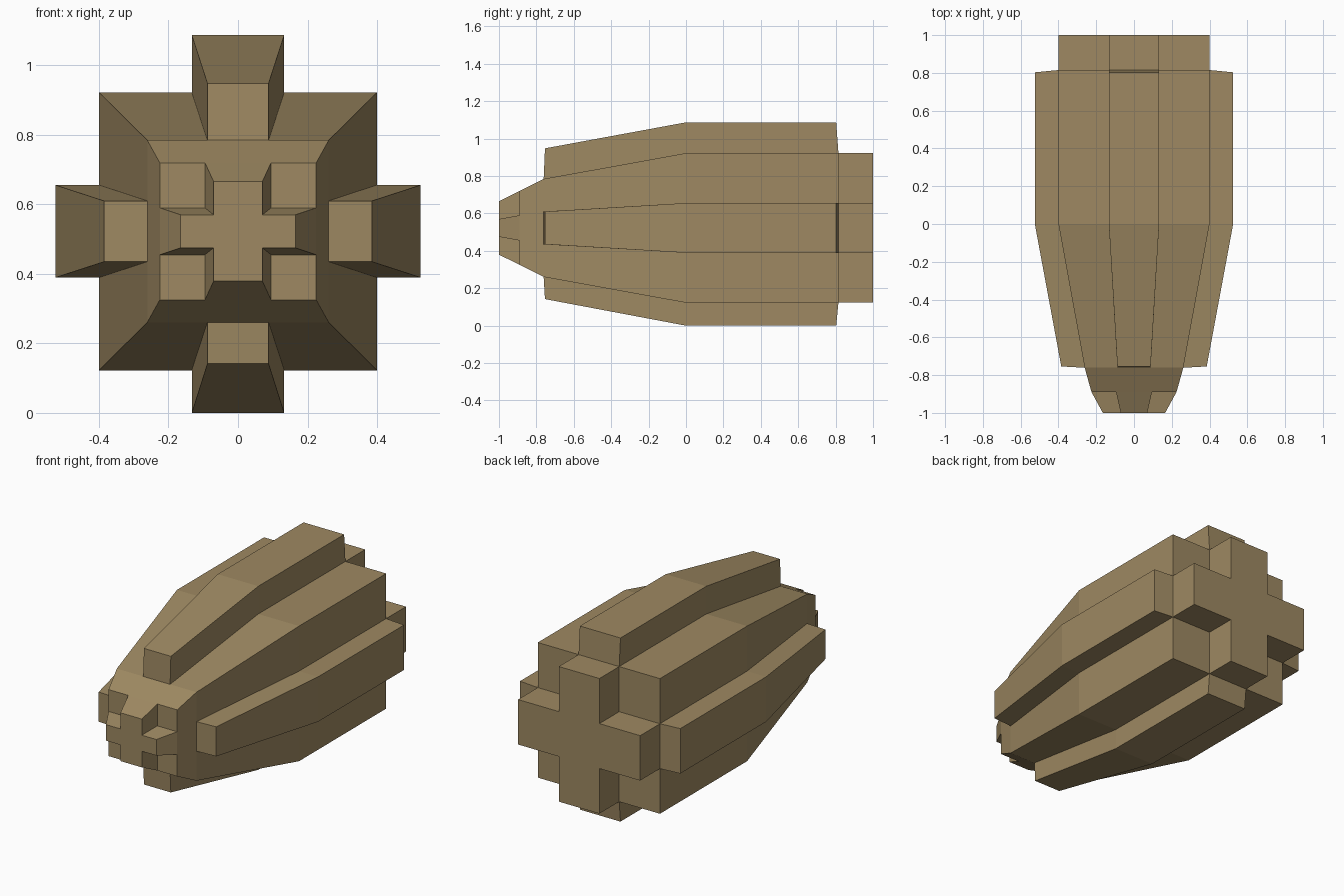
import bpy
import bmesh
from mathutils import Vector

if "Cube" in bpy.data.objects:
    bpy.data.objects.remove(bpy.data.objects["Cube"])

MID = 0.5225   # height of the long axis

# Stations along y: y, arm half-width x, hull half-width x, side ridge reach,
# arm half-height z, hull half-height z, bottom ridge reach, top ridge reach
STATIONS = [
    (-1.00, .070, .165, .20, .0475, .143, .20, .20),
    (-0.89, .095, .225, .30, .0675, .197, .30, .30),
    (-0.761, .088, .261, .385, .0875, .262, .3805, .4255),
    (0.00, .133, .40, .525, .133, .40, .5225, .5645),
    (0.815, .133, .40, .525, .133, .40, .5225, .5645),
    (1.00, .133, .40, .525, .133, .40, .5225, .5645),
]
RIDGE_LEAN = {2: 0.007, 4: -0.012}   # outer ridge ends lean inward slightly

tan = bpy.data.materials.new("tan")
tan.diffuse_color = (0.342, 0.25, 0.122, 1)
tan.use_nodes = True
tan.node_tree.nodes["Principled BSDF"].inputs["Base Color"].default_value = tan.diffuse_color


def point(i, j, s):
    """Lattice corner: column i, row j, station s."""
    y, ax, bx, rx, az, bz, down, up = STATIONS[s]
    if i in (0, 5) or j in (0, 5):
        y += RIDGE_LEAN.get(s, 0)
    xs = (-rx, -bx, -ax, ax, bx, rx)
    zs = (-down, -bz, -az, az, bz, up)
    return Vector((xs[i], y, MID + zs[j]))


# Assign each solid lattice cell (column, row, slab) to a part
RIDGES = {"left_ridge": (0, 2), "right_ridge": (4, 2),
          "bottom_ridge": (2, 0), "top_ridge": (2, 4)}
cells = {}
for i in (1, 2, 3):
    for j in (1, 2, 3):
        for s in (1, 2, 3):
            cells[i, j, s] = "main_hull"
        if i == 2 or j == 2:          # corners are notched at both ends
            cells[i, j, 0] = "nose_cross"
            cells[i, j, 4] = "tail_cross"
for name, (i, j) in RIDGES.items():
    for s in (2, 3):
        cells[i, j, s] = name


def build_part(name):
    """Skin the part's cells, leaving out faces buried against other cells."""
    bm = bmesh.new()
    for cell, owner in cells.items():
        if owner != name:
            continue
        centre = sum((point(cell[0] + a, cell[1] + b, cell[2] + c)
                      for a in (0, 1) for b in (0, 1) for c in (0, 1)), Vector()) / 8
        for axis in range(3):
            for side in (0, 1):
                neighbour = list(cell)
                neighbour[axis] += 2 * side - 1
                if tuple(neighbour) in cells:
                    continue
                quad = []
                for u, v in ((0, 0), (1, 0), (1, 1), (0, 1)):
                    corner = list(cell)
                    corner[axis] += side
                    corner[(axis + 1) % 3] += u
                    corner[(axis + 2) % 3] += v
                    quad.append(bm.verts.new(point(*corner)))
                face = bm.faces.new(quad)
                face.normal_update()
                if face.normal.dot(face.calc_center_median() - centre) < 0:
                    face.normal_flip()
    bmesh.ops.remove_doubles(bm, verts=bm.verts, dist=1e-5)
    mesh = bpy.data.meshes.new(name)
    bm.to_mesh(mesh)
    bm.free()
    mesh.materials.append(tan)
    bpy.context.collection.objects.link(bpy.data.objects.new(name, mesh))


for part in ("nose_cross", "main_hull", "tail_cross", *RIDGES):
    build_part(part)
